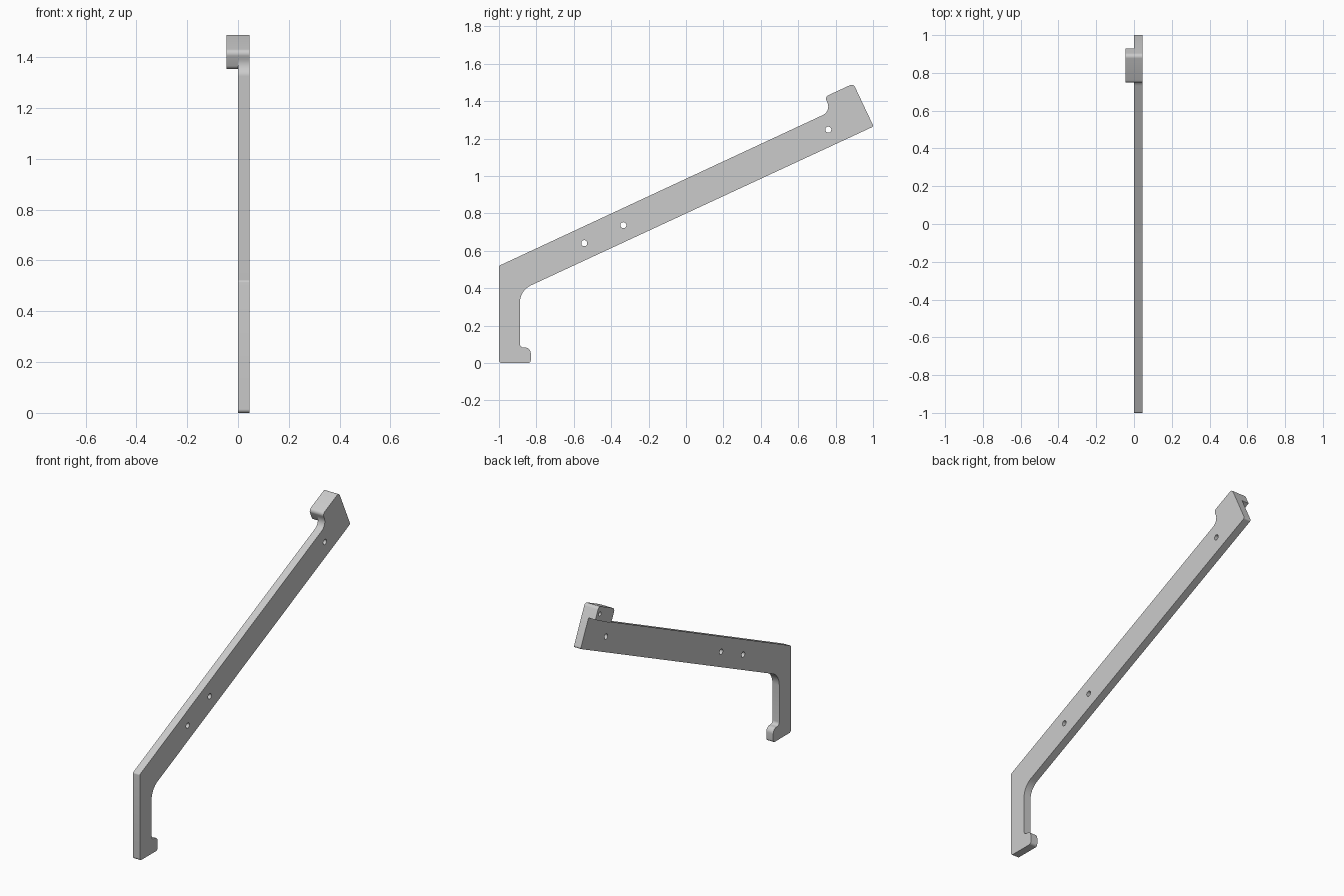
import bpy
import math
from mathutils import Matrix, Vector

cube = bpy.data.objects.get("Cube")
if cube:
    bpy.data.objects.remove(cube, do_unlink=True)

THICK = 0.046

grey = bpy.data.materials.new("plain grey")
grey.use_nodes = True
colour = (0.6, 0.6, 0.6, 1)
grey.diffuse_color = colour
grey.node_tree.nodes["Principled BSDF"].inputs["Base Color"].default_value = colour


def rounded(corners, steps=8):
    """Outline with each (y, z, radius) corner replaced by a tangent arc."""
    out = []
    for i, (y, z, r) in enumerate(corners):
        p = Vector((y, z))
        a = (Vector(corners[i - 1][:2]) - p).normalized()
        b = (Vector(corners[(i + 1) % len(corners)][:2]) - p).normalized()
        if r == 0:
            out.append(p)
            continue
        half = a.angle(b) / 2
        centre = p + (a + b).normalized() * (r / math.sin(half))
        start = p + a * (r / math.tan(half)) - centre
        end = p + b * (r / math.tan(half)) - centre
        sweep = start.angle_signed(end)
        for k in range(steps + 1):
            out.append(centre + Matrix.Rotation(-sweep * k / steps, 2) @ start)
    return out


def circle(y, z, r, n=24):
    return [Vector((y + r * math.cos(math.tau * k / n),
                    z + r * math.sin(math.tau * k / n))) for k in range(n)]


def plate(name, loops, x_mid):
    """Extrude outline and hole loops along x into a mesh plate."""
    curve = bpy.data.curves.new(name, "CURVE")
    curve.dimensions = "2D"
    curve.fill_mode = "BOTH"
    curve.extrude = THICK / 2
    for loop in loops:
        spline = curve.splines.new("POLY")
        spline.points.add(len(loop) - 1)
        for point, co in zip(spline.points, loop):
            point.co = (co.x, co.y, 0, 1)
        spline.use_cyclic_u = True
    temp = bpy.data.objects.new(name + " curve", curve)
    bpy.context.collection.objects.link(temp)
    bpy.context.view_layer.update()
    mesh = bpy.data.meshes.new_from_object(
        temp.evaluated_get(bpy.context.evaluated_depsgraph_get()))
    bpy.data.objects.remove(temp, do_unlink=True)
    # local x, y, z become world y, z, x
    mesh.transform(Matrix(((0, 0, 1, x_mid), (1, 0, 0, 0), (0, 1, 0, 0), (0, 0, 0, 1))))
    mesh.materials.clear()
    mesh.materials.append(grey)
    obj = bpy.data.objects.new(name, mesh)
    bpy.context.collection.objects.link(obj)
    bpy.ops.object.select_all(action="DESELECT")
    obj.select_set(True)
    bpy.context.view_layer.objects.active = obj
    bpy.ops.object.mode_set(mode="EDIT")
    bpy.ops.mesh.select_all(action="SELECT")
    bpy.ops.mesh.remove_doubles(threshold=0.0001)
    bpy.ops.mesh.normals_make_consistent(inside=False)
    bpy.ops.object.mode_set(mode="OBJECT")
    bpy.ops.object.shade_smooth_by_angle(angle=math.radians(30))
    return obj


# Bracket: hooked foot, upright, sloping arm and raised head
bracket_outline = rounded([
    (-1, 0, 0.015), (-0.83, 0, 0.015), (-0.83, 0.083, 0.03), (-0.888, 0.083, 0.02),
    (-0.888, 0.388, 0.1), (1.003, 1.265, 0.01), (0.895, 1.494, 0.02),
    (0.742, 1.423, 0.02), (0.777, 1.347, 0.05), (-1, 0.52, 0.01)])
screw_holes = [circle(y, z, 0.016)
               for y, z in ((-0.544, 0.641), (-0.335, 0.737), (0.761, 1.248))]
plate("bracket_arm", [bracket_outline] + screw_holes, THICK / 2)

# Lug beside the head, with a blind hole
lug_outline = rounded([
    (0.742, 1.423, 0.02), (0.777, 1.347, 0.02), (0.928, 1.424, 0), (0.895, 1.494, 0.02)])
plate("head_lug", [lug_outline, circle(0.885, 1.444, 0.012)], -THICK / 2)
